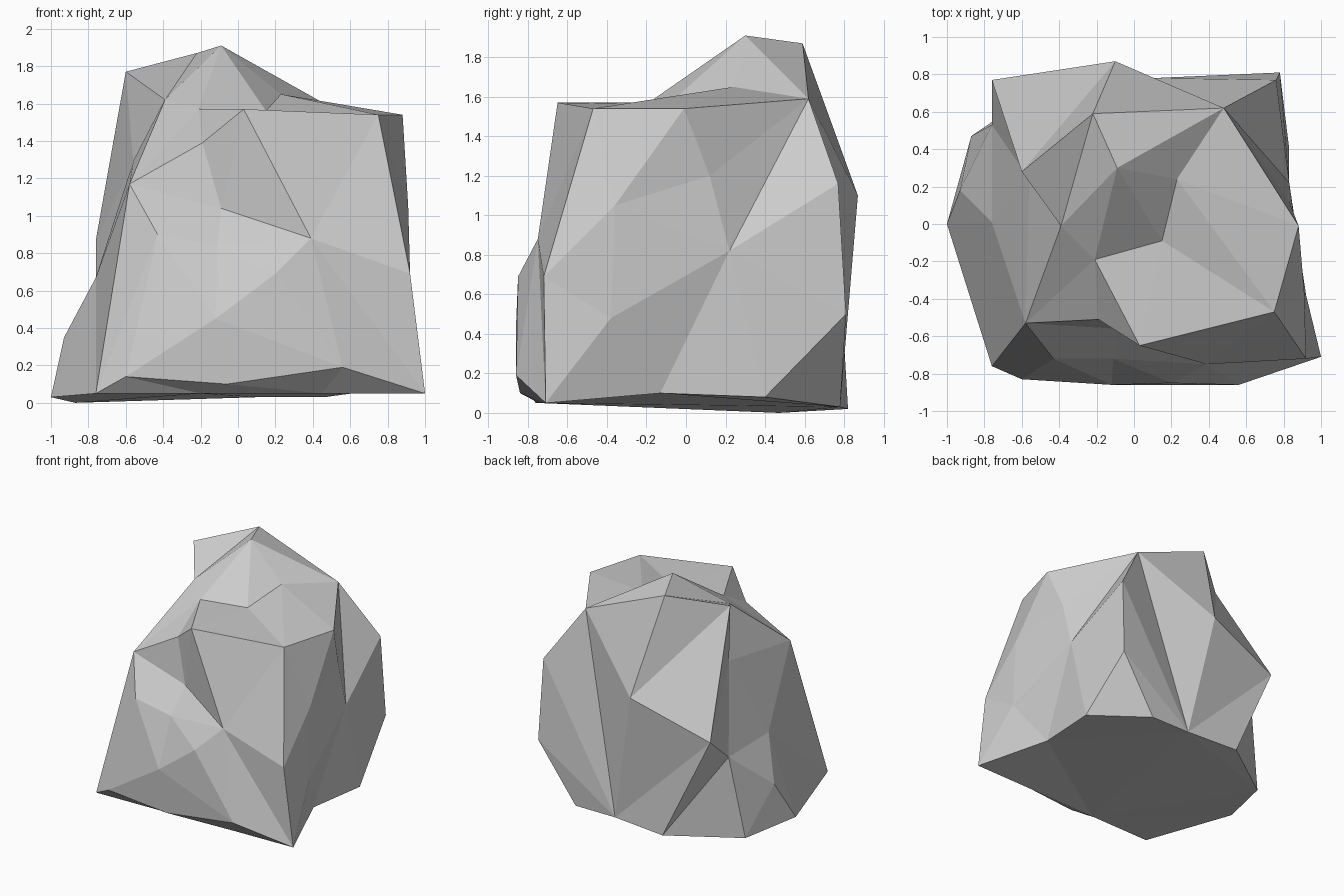
import bpy, bmesh
from mathutils import Vector

if "Cube" in bpy.data.objects:
    bpy.data.objects.remove(bpy.data.objects["Cube"])

# Corner points of the boulder, grouped by zone
base = dict(
    b_left=(-1, 0, .03), b_fl=(-.76, -.76, .05), b_fr=(1, -.71, .05),
    b_f1=(-.2, -.745, .05), b_f2=(.45, -.725, .05),
    b_r1=(.78, -.13, .1), b_r2=(.83, .4, .08), b_br=(.46, .78, .03),
    b_back=(.1, .78, .03), b_bl=(-.36, .82, .02), b_l2=(-.87, .47, 0),
    toe_l=(-.6, -.83, .14), toe_m=(-.06, -.84, .10), toe_r=(.56, -.86, .19))
sides = dict(
    f_low=(-.12, -.86, .45), f_mid=(-.11, -.72, .84), f_left=(-.43, -.72, .9),
    f_up=(-.09, -.56, 1.04), f_right=(.39, -.75, .88), belly=(.2, -.85, .69),
    corner=(.92, -.72, .69), r_a=(.91, -.36, 1.05), r_b=(.92, -.38, .48),
    r_c=(.83, .12, 1.2), r_dent=(.83, .22, .82), br_up=(.76, .77, 1.16),
    br_low=(.78, .81, .5), back=(-.1, .87, 1.1), bl=(-.76, .77, .87),
    l_notch=(-.76, .53, .66), l_low=(-.93, .18, .35), l_mid=(-.76, .01, .67),
    hollow=(-.56, .24, 1.29))
top = dict(
    shoulder=(-.58, -.53, 1.17), brow=(-.19, -.51, 1.39), front=(.03, -.65, 1.57),
    pit_l=(-.21, -.19, 1.57), pit=(.15, -.09, 1.56), right_f=(.75, -.47, 1.54),
    right=(.88, -.01, 1.54), right_b=(.48, .62, 1.59), saddle=(.23, .24, 1.65),
    peak=(-.09, .3, 1.91), peak_b=(-.22, .59, 1.87), peak_l=(-.6, .28, 1.77),
    ledge=(-.39, -.01, 1.62))

# Wrap a skin around the points by their direction from the core
core = Vector((0, 0, .8))
points = {**base, **sides, **top}
bm = bmesh.new()
v = {n: bm.verts.new((Vector(p) - core).normalized()) for n, p in points.items()}
bmesh.ops.convex_hull(bm, input=list(bm.verts))
for n, p in points.items():
    v[n].co = p


def crease(start, *ends):
    """Turn the edge that crosses between two corners so that it joins them."""
    a = v[start]
    for b in (v[n] for n in ends):
        if bm.edges.get((a, b)):
            continue
        for f in a.link_faces:
            across = next(e for e in f.edges if a not in e.verts)
            if any(b in g.verts for g in across.link_faces):
                bmesh.utils.edge_rotate(across, True)
                break


# Deep folds at the back and the dent on the right
crease("b_back", "br_up", "back", "right_b", "bl")
crease("peak_l", "back", "bl", "hollow")
crease("r_dent", "right_b", "br_up", "br_low", "b_r1")
# Hollow and shoulder on the left
crease("hollow", "l_notch", "l_mid", "ledge", "shoulder")
crease("shoulder", "l_mid", "b_left", "b_fl", "f_left", "f_up")
# Peak and ledges on top
crease("peak", "pit_l", "pit", "saddle", "right_b")
crease("ledge", "peak_b", "peak_l", "pit_l", "shoulder")
crease("right_f", "pit", "saddle", "f_right", "corner")
# Front face and the turned-under foot
crease("front", "pit", "pit_l", "f_right", "f_up")
crease("f_right", "f_up", "f_mid", "belly", "corner", "toe_r", "b_fr")
crease("f_low", "f_left", "f_mid", "belly", "toe_l", "toe_r")
crease("toe_m", "toe_l", "toe_r", "b_f1", "b_f2")
bmesh.ops.recalc_face_normals(bm, faces=list(bm.faces))

mesh = bpy.data.meshes.new("boulder")
bm.to_mesh(mesh)
bm.free()

# Plain stone colour, flat facets
stone = bpy.data.materials.new("grey stone")
stone.diffuse_color = (.6, .6, .6, 1)
stone.use_nodes = True
stone.node_tree.nodes["Principled BSDF"].inputs["Base Color"].default_value = stone.diffuse_color
mesh.materials.append(stone)
boulder = bpy.data.objects.new("boulder", mesh)
bpy.context.collection.objects.link(boulder)
